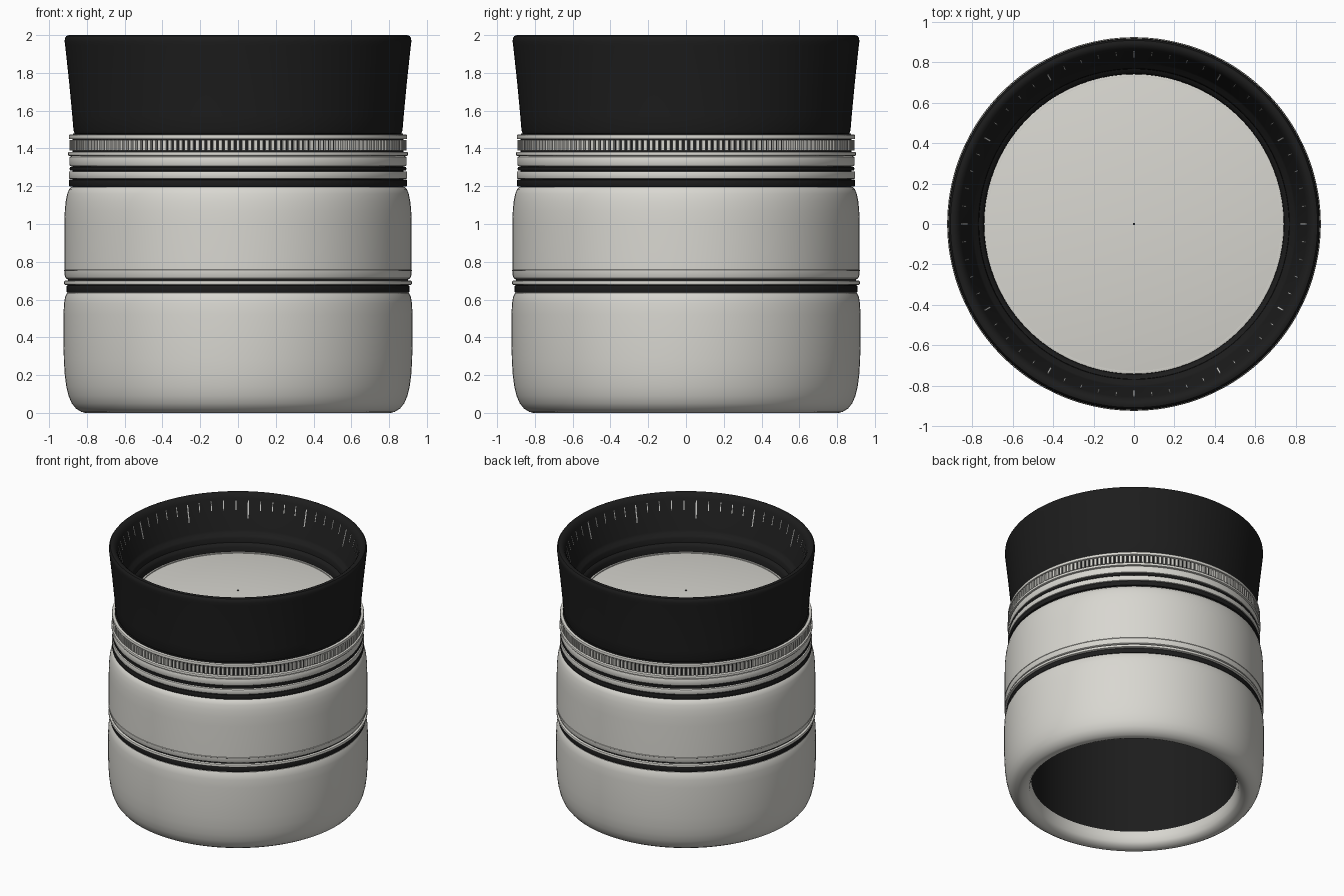
import bpy
import bmesh
from math import pi, radians, sin, cos
from mathutils import Matrix, Vector

cube = bpy.data.objects.get("Cube")
if cube:
    bpy.data.objects.remove(cube, do_unlink=True)


def material(name, color):
    m = bpy.data.materials.new(name)
    m.use_nodes = True
    m.diffuse_color = (*color, 1)
    m.node_tree.nodes["Principled BSDF"].inputs["Base Color"].default_value = (*color, 1)
    return m


LIGHT = material("warm grey metal", (0.69, 0.68, 0.635))
DARK = material("black rubber", (0.012, 0.012, 0.012))
MARK = material("pale marking", (0.69, 0.69, 0.67))


def finish(name, bm, mat):
    mesh = bpy.data.meshes.new(name)
    bm.to_mesh(mesh)
    bm.free()
    mesh.materials.append(mat)
    mesh.shade_smooth()
    mesh.set_sharp_from_angle(angle=radians(35))
    obj = bpy.data.objects.new(name, mesh)
    bpy.context.collection.objects.link(obj)


def lathe(name, profile, mat, closed=True):
    """Spin a radius/height profile around the vertical axis."""
    bm = bmesh.new()
    verts = [bm.verts.new((r, 0, z)) for r, z in profile]
    edges = [bm.edges.new(pair) for pair in zip(verts, verts[1:])]
    if closed:
        edges.append(bm.edges.new((verts[-1], verts[0])))
    bmesh.ops.spin(bm, geom=verts + edges, cent=(0, 0, 0), axis=(0, 0, 1),
                   angle=2 * pi, steps=144, use_merge=True)
    bmesh.ops.remove_doubles(bm, verts=bm.verts, dist=1e-5)
    bmesh.ops.recalc_face_normals(bm, faces=bm.faces)
    finish(name, bm, mat)


def ring(name, r, z0, z1, mat, b=0.006, inner=0.78):
    """Flat band with rounded outer edges."""
    c = b * 0.3
    lathe(name, [(inner, z0), (r - b, z0), (r - c, z0 + c), (r, z0 + b),
                 (r, z1 - b), (r - c, z1 - c), (r - b, z1), (inner, z1)], mat)


def add_box(bm, size, matrix):
    bmesh.ops.create_cube(bm, size=1, matrix=matrix @ Matrix.Diagonal((*size, 1)))


# Lower body with rounded foot and a lip sloping into the hollow
lathe("lower_body", [
    (0.73, 0.11), (0.735, 0.07), (0.745, 0.035), (0.762, 0.014), (0.79, 0.003),
    (0.81, 0), (0.83, 0.006), (0.857, 0.022), (0.88, 0.05), (0.897, 0.09),
    (0.909, 0.14), (0.917, 0.2), (0.922, 0.28), (0.924, 0.38), (0.924, 0.52),
    (0.921, 0.58), (0.915, 0.615), (0.905, 0.635), (0.885, 0.642),
    (0.76, 0.642), (0.76, 0.11)], LIGHT)

# Dark hollow inside the body, open at the bottom
lathe("hollow_liner", [(0, 1.5), (0.73, 1.5), (0.73, 0.11),
                       (0.75, 0.11), (0.75, 1.52), (0, 1.52)], DARK, closed=False)

# Seam between the two bodies
ring("lower_seam_band", 0.907, 0.636, 0.676, DARK)
ring("lower_seam_ring", 0.92, 0.678, 0.7, LIGHT)
ring("lower_seam_gap", 0.9, 0.695, 0.715, DARK, b=0.002)

# Middle body
lathe("middle_body", [
    (0.78, 0.706), (0.9, 0.706), (0.912, 0.713), (0.918, 0.73), (0.919, 0.75),
    (0.922, 0.752), (0.922, 0.756), (0.919, 0.758), (0.919, 1.0),
    (0.917, 1.07), (0.912, 1.12), (0.904, 1.16), (0.894, 1.185),
    (0.88, 1.197), (0.78, 1.197)], LIGHT)

# Stacked neck rings
ring("neck_core", 0.875, 1.18, 1.48, DARK)
ring("upper_seam_band", 0.895, 1.198, 1.236, DARK)
ring("neck_ring_low", 0.896, 1.239, 1.279, LIGHT)
ring("neck_groove_band", 0.891, 1.282, 1.303, DARK)
ring("neck_ring_middle", 0.893, 1.305, 1.359, LIGHT, b=0.01)
ring("neck_ring_thin", 0.9, 1.361, 1.382, LIGHT)
ring("neck_ring_top", 0.896, 1.449, 1.473, LIGHT)

# Knurled grip
bm = bmesh.new()
RIBS = 180
for i in range(RIBS):
    turn = Matrix.Rotation(2 * pi * i / RIBS, 4, "Z")
    add_box(bm, (0.03, 0.018, 0.056), turn @ Matrix.Translation((0.876, 0, 1.416)))
finish("knurled_grip", bm, LIGHT)

# Flared collar with rounded rim and stepped throat
WALL_TOP, WALL_LOW = Vector((0.856, 1.965)), Vector((0.803, 1.74))
lathe("flared_collar", [
    (0.74, 1.474), (0.853, 1.474), (0.865, 1.48), (0.871, 1.495), (0.877, 1.57),
    (0.894, 1.75), (0.915, 1.945), (0.918, 1.968), (0.916, 1.985), (0.908, 1.996),
    (0.896, 2.0), (0.882, 1.997), (0.868, 1.986), tuple(WALL_TOP), tuple(WALL_LOW),
    (0.795, 1.722), (0.775, 1.708), (0.768, 1.695), (0.766, 1.66),
    (0.75, 1.65), (0.742, 1.635), (0.74, 1.58)], DARK)

# Graduation marks inside the collar
bm = bmesh.new()
slope = (WALL_TOP - WALL_LOW).normalized()
tilt = Matrix.Rotation(slope.angle(Vector((0, 1))), 4, "Y")
for i in range(60):
    major = i % 5 == 0
    length = 0.13 if major else 0.07
    pos = WALL_TOP - slope * (0.015 + length / 2)
    turn = Matrix.Rotation(2 * pi * i / 60, 4, "Z")
    add_box(bm, (0.005, 0.009 if major else 0.006, length),
            turn @ Matrix.Translation((pos.x, 0, pos.y)) @ tilt)
finish("graduation_marks", bm, MARK)

# Gently domed top plate with edge bead and centre point
RADIUS, EDGE, RISE = 0.735, 1.592, 0.048
dome = [(RADIUS * sin(t), EDGE + RISE * cos(t) ** 2)
        for t in (pi / 2 * k / 12 for k in range(13))]
lathe("domed_top_plate", dome + [(RADIUS, 1.54), (0, 1.54)], LIGHT, closed=False)
ring("plate_edge_bead", 0.742, 1.58, 1.6, LIGHT, b=0.004, inner=0.727)
lathe("centre_point", [(0, 1.636), (0.006, 1.636), (0.006, 1.643), (0, 1.643)],
      DARK, closed=False)
